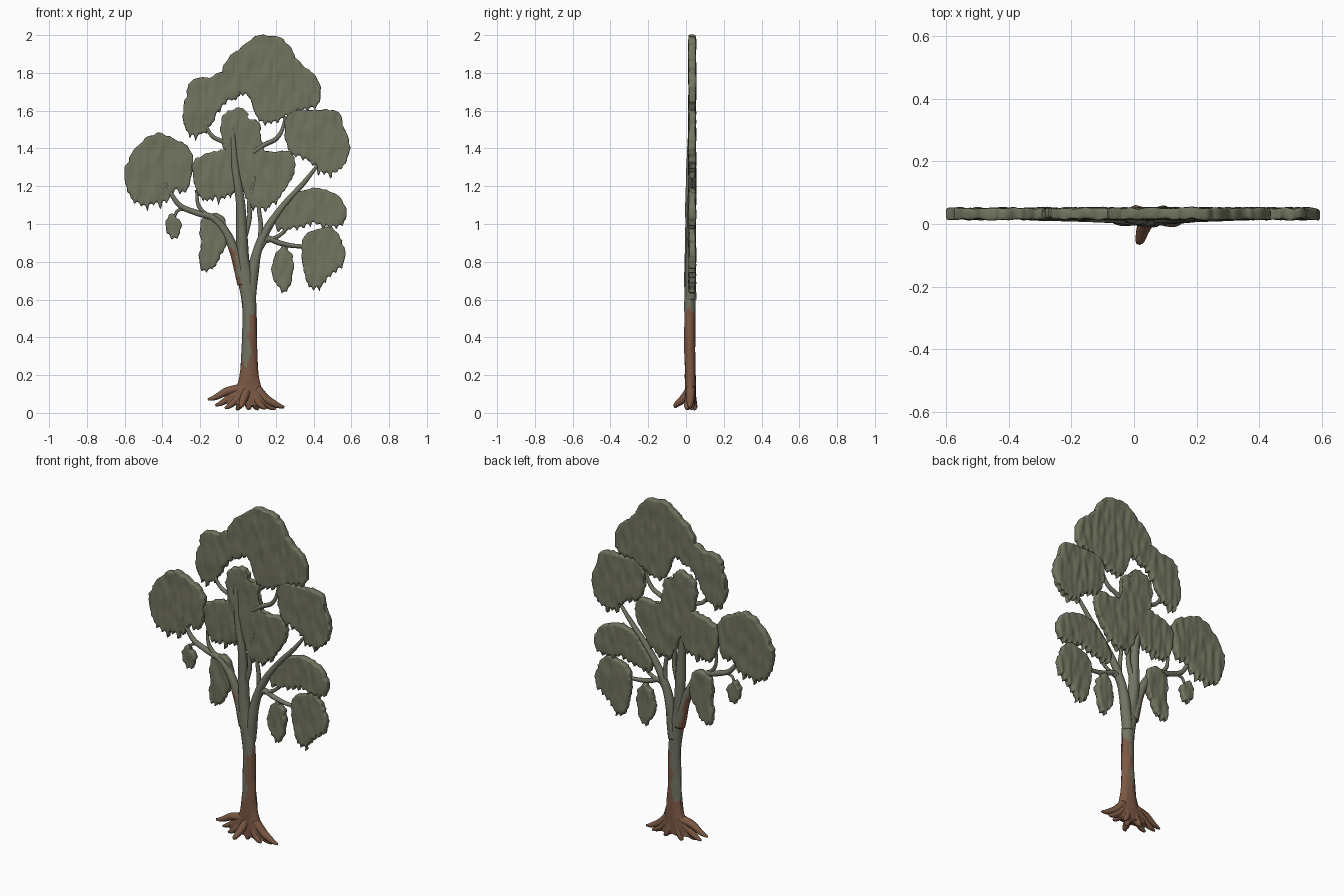
import bpy, bmesh, math, random
from mathutils import Vector, noise

random.seed(4)
cube = bpy.data.objects.get("Cube")
if cube:
    bpy.data.objects.remove(cube)


def material(name, rgb):
    m = bpy.data.materials.new(name)
    m.use_nodes = True
    m.diffuse_color = (*rgb, 1)
    m.node_tree.nodes["Principled BSDF"].inputs["Base Color"].default_value = (*rgb, 1)
    return m


LEAF = material("olive leaves", (0.17, 0.175, 0.115))
BARK = material("grey green bark", (0.17, 0.175, 0.125))
BROWN = material("red brown bark", (0.2, 0.098, 0.058))


def spline(pts, steps, closed=False):
    """Catmull-Rom samples through the points."""
    pts = [Vector(p) for p in pts]
    n = len(pts)
    pick = (lambda i: pts[i % n]) if closed else (lambda i: pts[max(0, min(n - 1, i))])
    out = []
    for i in range(n if closed else n - 1):
        a, b, c, d = (pick(i + k) for k in (-1, 0, 1, 2))
        for s in range(steps):
            t = s / steps
            out.append((b * 2 + (c - a) * t + (a * 2 - b * 5 + c * 4 - d) * t * t
                        + (b * 3 - a - c * 3 + d) * t ** 3) / 2)
    return out if closed else out + [pts[-1]]


def add_object(name, bm, mats):
    me = bpy.data.meshes.new(name)
    bmesh.ops.recalc_face_normals(bm, faces=bm.faces)
    bm.to_mesh(me)
    bm.free()
    for m in mats:
        me.materials.append(m)
    me.shade_smooth()
    ob = bpy.data.objects.new(name, me)
    bpy.context.collection.objects.link(ob)
    return ob


# Foliage: flat slabs with ragged tops and hanging fringes
def resample(path, step):
    out, carry = [], 0.0
    for a, b in zip(path, path[1:] + path[:1]):
        carry += (b - a).length
        if carry >= step:
            out.append(b)
            carry = 0.0
    return out


def clump(name, outline, fringe=0.045, y=0.033, thick=0.036):
    """Outline runs clockwise in x, z as seen from the front."""
    path = resample(spline(outline, 30, True), 0.016)
    bm = bmesh.new()
    verts = []
    for i, p in enumerate(path):
        d = (path[(i + 1) % len(path)] - path[i - 1]).normalized()
        out = Vector((-d.y, d.x))
        if out.y < -0.15:
            drop = fringe * random.uniform(0.3, 1.0) * (-1 if i % 2 else 0.6) * min(1, -out.y * 1.5)
            q = p + Vector((random.uniform(-0.003, 0.003), drop))
        else:
            q = p + out * random.uniform(-0.008, 0.007)
        verts.append(bm.verts.new((q.x, y - thick / 2, q.y)))
    face = bm.faces.new(verts)
    tris = bmesh.ops.triangulate(bm, faces=[face])["faces"]
    top = bmesh.ops.extrude_face_region(bm, geom=tris)["geom"]
    bmesh.ops.translate(bm, vec=(0, thick, 0),
                        verts=[v for v in top if isinstance(v, bmesh.types.BMVert)])
    ob = add_object(name, bm, [LEAF])
    rm = ob.modifiers.new("Remesh", "REMESH")
    rm.mode, rm.voxel_size = "VOXEL", 0.008
    sm = ob.modifiers.new("Smooth", "SMOOTH")
    sm.factor, sm.iterations = 0.5, 2
    me = bpy.data.meshes.new_from_object(ob.evaluated_get(bpy.context.evaluated_depsgraph_get()))
    ob.modifiers.clear()
    ob.data = me
    # Vertical leafy ridges
    for v in me.vertices:
        x, yy, z = v.co
        v.co.y += 0.006 * noise.noise((x * 35, yy * 20, z * 11))
    me.shade_smooth()


clump("crown_leaves", [(-.09, 1.79), (-.07, 1.86), (0, 1.92), (.05, 1.97), (.14, 2), (.23, 1.98),
                       (.29, 1.92), (.32, 1.86), (.4, 1.79), (.44, 1.72), (.42, 1.63), (.3, 1.6),
                       (.24, 1.57), (.15, 1.53), (.09, 1.59), (.06, 1.68), (0, 1.7), (-.06, 1.69)], .03)
clump("upper_left_leaves", [(-.29, 1.6), (-.27, 1.7), (-.24, 1.76), (-.15, 1.78), (-.06, 1.8),
                            (.02, 1.74), (-.03, 1.67), (-.1, 1.62), (-.14, 1.54), (-.22, 1.47),
                            (-.28, 1.51)])
clump("centre_leaves", [(-.09, 1.45), (-.08, 1.57), (-.02, 1.61), (.03, 1.61), (.06, 1.55),
                        (.11, 1.54), (.13, 1.4), (.2, 1.38), (.28, 1.38), (.3, 1.28), (.24, 1.18),
                        (.19, 1.12), (.1, 1.09), (.05, 1.14), (0, 1.25), (-.05, 1.36)])
clump("upper_right_leaves", [(.25, 1.45), (.25, 1.55), (.3, 1.6), (.4, 1.61), (.53, 1.59),
                             (.55, 1.52), (.59, 1.44), (.58, 1.35), (.5, 1.28), (.42, 1.3),
                             (.35, 1.36), (.29, 1.38)])
clump("left_leaves", [(-.6, 1.25), (-.58, 1.34), (-.52, 1.43), (-.42, 1.48), (-.34, 1.45),
                      (-.26, 1.41), (-.24, 1.3), (-.27, 1.2), (-.34, 1.19), (-.38, 1.12),
                      (-.45, 1.11), (-.55, 1.14)], .055)
clump("mid_left_leaves", [(-.24, 1.25), (-.23, 1.34), (-.16, 1.37), (-.05, 1.39), (.02, 1.3),
                          (-.02, 1.18), (-.07, 1.14), (-.14, 1.16), (-.19, 1.13)], .06)
clump("lower_left_leaves", [(-.2, .9), (-.2, 1.02), (-.12, 1.06), (-.06, 1), (-.06, .9),
                            (-.1, .83), (-.15, .76), (-.2, .79)])
clump("left_tassel", [(-.385, .98), (-.36, 1.05), (-.32, 1.03), (-.3, .97), (-.335, .92)], .025)
clump("lower_right_leaves", [(.2, 1.03), (.25, 1.1), (.32, 1.17), (.43, 1.19), (.53, 1.15),
                             (.57, 1.08), (.56, 1.01), (.48, .99), (.38, 1.01), (.28, .98),
                             (.21, .97)], .04)
clump("hanging_right_leaves", [(.34, .84), (.35, .94), (.43, .98), (.51, .97), (.56, .87),
                               (.55, .78), (.47, .73), (.42, .66), (.36, .71)])
clump("right_tassel", [(.18, .74), (.2, .85), (.25, .88), (.29, .82), (.285, .7), (.24, .65)], .03)


# Wood: tapered tubes, flattened to the depth of the trunk
def is_brown(c):
    wob = 0.05 * noise.noise((c.x * 30, c.y * 30, c.z * 8))
    return (c.z < 0.26 + wob * 2 or (c.z < 0.53 + wob and c.x > 0.06 + wob / 2)
            or (0.65 < c.z < 0.73 and c.x < 0.015 + wob / 3)
            or (0.73 < c.z < 0.87 and c.x < -0.01 + wob / 3))


def tube(name, pts, sides=14, steps=8, depth=0.029):
    """Each point is x, y, z, radius."""
    path = spline(pts, steps)
    bm = bmesh.new()
    rings = []
    for i, p in enumerate(path):
        t = (path[min(i + 1, len(path) - 1)].xyz - path[max(i - 1, 0)].xyz).normalized()
        side = t.cross(Vector((0, 1, 0))).normalized()
        back = side.cross(t)
        ring = []
        for k in range(sides):
            a = math.tau * k / sides
            r = 1 + 0.12 * noise.noise((k * 1.7, p.x * 9, p.z * 9))
            co = p.xyz + (side * math.cos(a) * p.w + back * math.sin(a) * min(p.w, depth)) * r
            ring.append(bm.verts.new((co.x, co.y, max(co.z, 0))))
        rings.append(ring)
    for lo, hi in zip(rings, rings[1:]):
        for k in range(sides):
            j = (k + 1) % sides
            bm.faces.new((lo[k], lo[j], hi[j], hi[k]))
    bm.faces.new(rings[0])
    bm.faces.new(rings[-1])
    for f in bm.faces:
        f.material_index = int(is_brown(f.calc_center_median()))
    add_object(name, bm, [BARK, BROWN])


def branch(name, pts, y=0.024):
    tube(name, [(x, y, z, r) for x, z, r in pts])


tube("trunk", [(.045, .024, .04, .12), (.048, .024, .08, .105), (.058, .024, .14, .065),
               (.06, .022, .22, .047), (.06, .02, .36, .039), (.06, .02, .55, .037),
               (.045, .02, .68, .042), (.025, .022, .8, .036), (.02, .024, .95, .029),
               (.012, .022, 1.12, .024), (-.015, .022, 1.3, .02), (-.03, .024, 1.5, .012)],
     sides=24, steps=12)
branch("right_main_branch", [(.065, .6, .03), (.08, .75, .03), (.11, .88, .024), (.17, 1, .02),
                             (.25, 1.11, .016), (.35, 1.22, .013), (.42, 1.31, .008)])
branch("left_main_branch", [(.025, .68, .03), (-.01, .83, .028), (-.06, .95, .022),
                            (-.13, 1.03, .018), (-.22, 1.06, .016), (-.31, 1.1, .014),
                            (-.37, 1.19, .01), (-.4, 1.26, .006)])
branch("left_side_twig", [(-.17, 1.05, .012), (-.21, 1.1, .01), (-.22, 1.18, .007)])
branch("left_tassel_twig", [(-.27, 1.08, .009), (-.32, 1.07, .008), (-.34, 1.02, .006)])
branch("lower_right_branch", [(.1, .84, .018), (.15, .92, .016), (.22, .9, .014),
                              (.29, .885, .012), (.38, .88, .009)])
branch("lower_right_twig", [(.15, .91, .012), (.22, .94, .01), (.28, 1, .008), (.33, 1.06, .006)])
branch("right_tassel_twig", [(.28, .89, .009), (.25, .87, .009), (.24, .82, .006)])
branch("right_inner_branch", [(.12, .9, .014), (.12, 1, .012), (.11, 1.1, .01), (.13, 1.2, .007)])
branch("middle_branch", [(.03, .92, .016), (.06, 1.03, .013), (.06, 1.12, .012), (.09, 1.25, .007)])
branch("upper_right_branch", [(.08, 1.38, .012), (.14, 1.42, .013), (.2, 1.45, .012),
                              (.235, 1.5, .01), (.25, 1.57, .007)])
branch("upper_left_branch", [(-.02, 1.38, .012), (-.07, 1.43, .012), (-.13, 1.46, .011),
                             (-.165, 1.51, .009), (-.18, 1.58, .006)])

# Roots spreading from the flared base
ROOTS = [(-.16, .025, .07), (-.12, .03, .04), (-.07, .01, .025), (-.01, .045, .018),
         (.01, -.052, .03), (.06, .01, .016), (.11, .045, .018), (.15, .005, .022),
         (.2, .03, .02), (.245, .022, .03)]
for n, (x, y, z) in enumerate(ROOTS):
    mid = (x + .05) / 2
    tube(f"root_{n + 1}", [(.05 + x * .2, .024, .13, .024), (mid, (y + .024) / 2, z + .045, .022),
                           (x * .8 + .01, y, z + .012, .015), (x, y, z, .006)], sides=8, steps=5)
